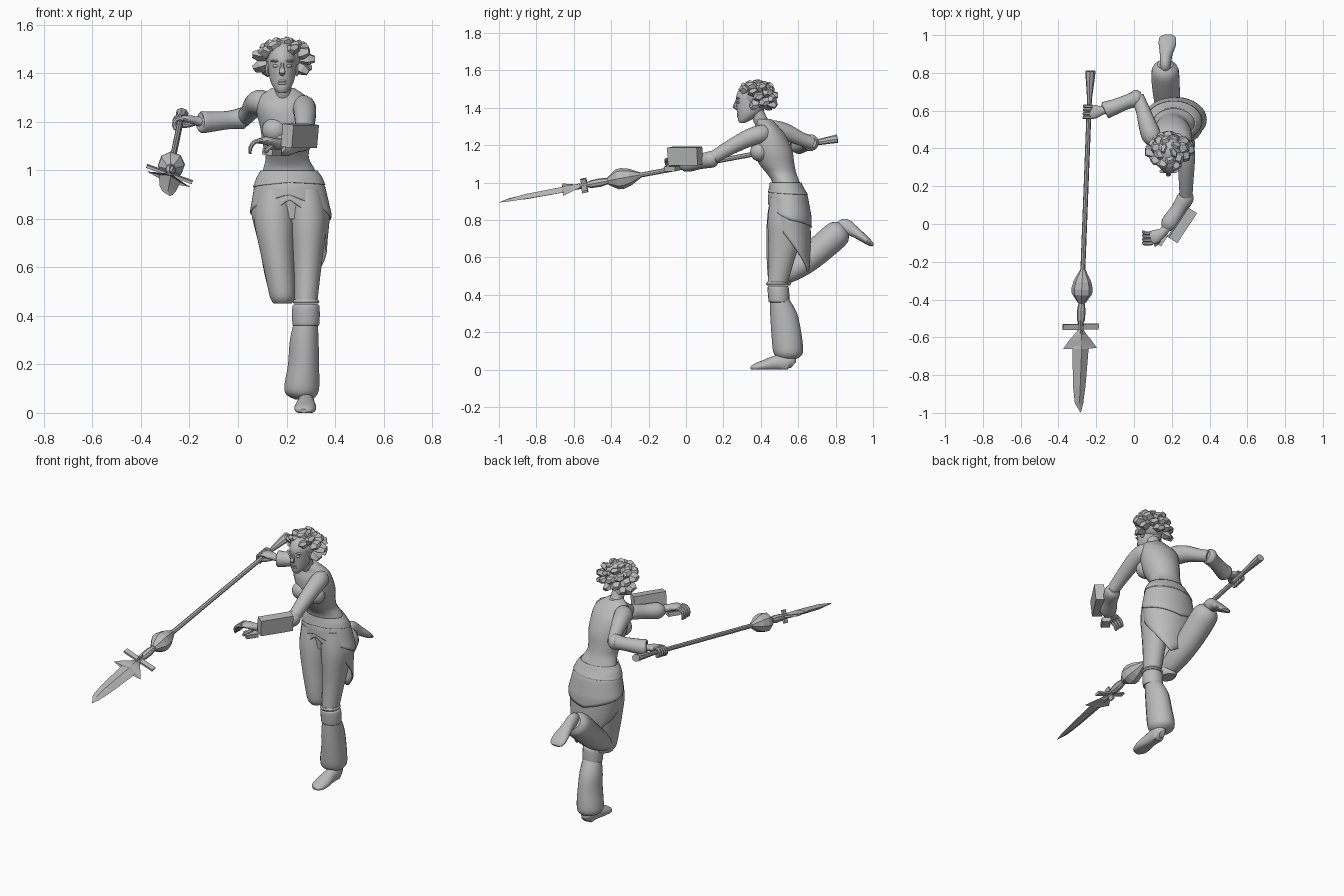
import bpy, bmesh, math, random
from mathutils import Vector, Matrix

random.seed(4)
if "Cube" in bpy.data.objects:
    bpy.data.objects.remove(bpy.data.objects["Cube"], do_unlink=True)

X, Y, Z = Vector((1, 0, 0)), Vector((0, 1, 0)), Vector((0, 0, 1))
grey = bpy.data.materials.new("plain_grey")
grey.use_nodes = True
grey.diffuse_color = (0.5, 0.5, 0.5, 1)
grey.node_tree.nodes["Principled BSDF"].inputs["Base Color"].default_value = grey.diffuse_color
smooth_parts = []


def finish(name, bm, smooth=True):
    bmesh.ops.recalc_face_normals(bm, faces=bm.faces)
    mesh = bpy.data.meshes.new(name)
    bm.to_mesh(mesh)
    bm.free()
    mesh.materials.append(grey)
    obj = bpy.data.objects.new(name, mesh)
    bpy.context.scene.collection.objects.link(obj)
    if smooth:
        smooth_parts.append(obj)
    return obj


def refine(rows, steps):
    """Catmull-Rom interpolation of all row values."""
    out = []
    for i in range(len(rows) - 1):
        p, q, r, s = (rows[max(0, min(len(rows) - 1, i + k))] for k in (-1, 0, 1, 2))
        for j in range(steps):
            t = j / steps
            out.append([b + t / 2 * (c - a + t * (2*a - 5*b + 4*c - d + t * (3*(b - c) + d - a)))
                        for a, b, c, d in zip(p, q, r, s)])
    return out + [list(rows[-1])]


def loft(name, rows, ref=X, sides=18, steps=4, level=False, smooth=True):
    """Elliptical rings along a path; rows hold x, y, z, radius, other radius."""
    rows = refine([tuple(r) if len(r) == 5 else (*r, r[3]) for r in rows], steps)
    centres = [Vector(r[:3]) for r in rows]
    bm, rings = bmesh.new(), []
    for i, row in enumerate(rows):
        t = Z if level else (centres[min(i + 1, len(rows) - 1)] - centres[max(i - 1, 0)]).normalized()
        u = (ref - t * ref.dot(t)).normalized()
        v = t.cross(u)
        ring = []
        for k in range(sides):
            a = math.tau * (k + 0.5) / sides
            p = centres[i] + u * math.cos(a) * row[3] + v * math.sin(a) * row[4]
            p.z = max(p.z, 0)
            ring.append(bm.verts.new(p))
        rings.append(ring)
    for a, b in zip(rings, rings[1:]):
        for k in range(sides):
            m = (k + 1) % sides
            bm.faces.new((a[k], a[m], b[m], b[k]))
    bm.faces.new(rings[0])
    bm.faces.new(rings[-1])
    return finish(name, bm, smooth)


def ball(name, centre, radii):
    bm = bmesh.new()
    bmesh.ops.create_uvsphere(bm, u_segments=16, v_segments=10, radius=1,
                              matrix=Matrix.LocRotScale(Vector(centre), None, Vector(radii)))
    return finish(name, bm)


def box(name, centre, axes, size):
    bm = bmesh.new()
    turn = Matrix(axes).transposed().to_4x4()
    bmesh.ops.create_cube(bm, size=1, matrix=Matrix.Translation(centre) @ turn @ Matrix.Diagonal((*size, 1)))
    return finish(name, bm, False)


def blend(keys, t):
    """Linear look-up in sorted (position, values...) keys."""
    for a, b in zip(keys, keys[1:]):
        if t <= b[0]:
            f = max(0, (t - a[0]) / (b[0] - a[0]))
            return [p + (q - p) * f for p, q in zip(a[1:], b[1:])]
    return keys[-1][1:]


# Torso, bust and neck
loft("torso", [(.215, .555, .8, .13, .09), (.215, .55, .92, .13, .095), (.21, .535, 1, .108, .075),
               (.203, .51, 1.05, .09, .08), (.2, .485, 1.1, .097, .095), (.2, .465, 1.17, .108, .104),
               (.19, .447, 1.25, .115, .088), (.187, .435, 1.3, .1, .06), (.185, .415, 1.34, .045, .04)],
     sides=28, level=True)
for side in (-1, 1):
    ball("bust", (.2 + side * .048, .393, 1.165), (.054, .05, .052))
loft("neck", [(.185, .43, 1.28, .045), (.185, .4, 1.33, .037), (.183, .375, 1.39, .037)])

# Head and facial features
loft("head", [(.182, .3, 1.318, .016, .012), (.182, .313, 1.335, .032, .035), (.182, .337, 1.37, .05, .063),
              (.182, .352, 1.42, .058, .083), (.182, .358, 1.47, .06, .088), (.182, .365, 1.515, .045, .065),
              (.182, .37, 1.535, .015, .02)], sides=24, level=True)
loft("nose", [(.182, .275, 1.45, .006), (.182, .266, 1.42, .01), (.182, .262, 1.405, .014, .012),
              (.182, .275, 1.395, .009)], sides=8, steps=2)
for z in (1.368, 1.358):
    ball("lip", (.182, .281, z), (.019, .009, .006))
for side in (-1, 1):
    ball("eye", (.182 + side * .026, .279, 1.43), (.014, .008, .007))
    ball("brow", (.182 + side * .028, .278, 1.45), (.02, .009, .005))
    ball("ear", (.182 + side * .06, .36, 1.415), (.009, .02, .028))

# Chunky hair locks spread over the skull
skull = Vector((.187, .378, 1.458))
ball("hair_cap", skull + Vector((0, .008, .008)), (.075, .086, .078))
count = 46
for i in range(count):
    z = 1 - 2 * (i + .5) / count
    a = i * math.pi * (3 - math.sqrt(5))
    w = math.sqrt(1 - z * z)
    d = Vector((math.cos(a) * w, math.sin(a) * w, z))
    if z < -.6 or (d.y < -.25 and z < .36):
        continue
    reach = random.uniform(.94, 1.06)
    rows = []
    for r, wide, thick in ((.05, .024, .02), (.095, .037, .026), (.126, .024, .013)):
        p = skull + Vector((d.x, d.y * .88, d.z * .8)) * r * reach - Z * r * r * .4
        rows.append((*p, wide, thick))
    loft("hair_lock", rows, ref=Vector((-d.y, d.x, .4)), sides=5, steps=1, smooth=False)

# Arms: upper arms, flared sleeves
loft("right_upper_arm", [(.13, .44, 1.27, .035), (.095, .465, 1.28, .052), (.07, .53, 1.27, .047),
                         (.048, .6, 1.24, .038), (.02, .672, 1.21, .034)], ref=Z)
loft("right_sleeve", [(.04, .67, 1.214, .028), (.02, .667, 1.214, .044), (.005, .66, 1.212, .043),
                      (-.04, .645, 1.207, .038), (-.11, .617, 1.2, .042), (-.15, .603, 1.198, .045),
                      (-.157, .6, 1.198, .028)], ref=Z)
loft("left_upper_arm", [(.235, .43, 1.26, .035), (.268, .41, 1.262, .048), (.276, .34, 1.24, .047),
                        (.276, .24, 1.19, .04), (.275, .14, 1.13, .034)], ref=X)
loft("left_sleeve", [(.285, .165, 1.13, .028), (.274, .14, 1.125, .044), (.235, .075, 1.113, .041),
                     (.19, .005, 1.103, .046), (.172, -.025, 1.102, .03)], ref=Z)

# Bracer block strapped on the left forearm, and palm grip
along = Vector((.55, .835, 0)).normalized()
out = Vector((.8, -.53, -.1)).normalized()
out = (out - along * out.dot(along)).normalized()
box("bracer_block", Vector((.255, -.005, 1.142)), (out, along, out.cross(along)), (.054, .19, .095))
box("palm_grip", Vector((.14, -.075, 1.075)), (out, along, out.cross(along)), (.05, .07, .025))

# Open left hand
loft("left_palm", [(.185, -.01, 1.105, .022), (.15, -.045, 1.112, .02, .024), (.115, -.065, 1.122, .017, .036),
                   (.09, -.075, 1.12, .012, .034)], ref=Z)
for k in range(4):
    y = -.045 - k * .019
    loft("left_finger", [(.1, y, 1.122, .01), (.07, y - .004, 1.118, .01), (.052, y, 1.095, .009),
                         (.05, y + .006, 1.068, .006)], ref=Y, sides=8, steps=2)
loft("left_thumb", [(.14, -.05, 1.1, .012), (.13, -.09, 1.09, .011), (.11, -.115, 1.075, .007)], ref=Z, sides=8)

# Spear frame: distance along the shaft, then across the blade
tail, tip = Vector((-.23, .81, 1.235)), Vector((-.3, -1, .9))
axis = (tip - tail).normalized()
across = Vector((math.cos(.35), 0, -math.sin(.35)))
across = (across - axis * across.dot(axis)).normalized()
normal = axis.cross(across)


def spear_part(name, profile):
    rows = [(*(tail + axis * p[0]), p[1], p[-1]) for p in profile]
    return loft(name, rows, ref=across, sides=8, steps=1, smooth=False)


spear_part("spear_shaft", [(.1, .013), (1.1, .013)])
spear_part("spear_butt", [(0, .027, .022), (.03, .026, .02), (.15, .013)])
spear_part("spear_bulb", [(1.07, .014), (1.13, .046), (1.17, .056), (1.2, .054), (1.25, .02)])
spear_part("spear_collar", [(1.25, .016), (1.29, .023), (1.34, .021), (1.36, .014), (1.43, .014)])
frame = (across, axis, normal)
box("spear_crosspiece", tail + axis * 1.378, frame, (.2, .03, .012))
box("spear_spike", tail + axis * 1.378, frame, (.012, .03, .075))

# Barbed single-edged blade with a raised central ridge
outline = [(1.39, -.012, .012), (1.42, -.035, .035), (1.45, -.062, .062), (1.495, -.094, .096),
           (1.475, -.042, .05), (1.56, -.038, .047), (1.7, -.03, .04), (1.79, -.016, .031), (1.84, .017, .02)]
bm = bmesh.new()
for side in (1, 2):
    for face in (-1, 1):
        edge = [bm.verts.new(tail + axis * o[0] + across * o[side]) for o in outline]
        ridge = [bm.verts.new(tail + axis * o[0] + across * (o[1] + o[2]) / 2
                              + normal * face * min(.016, (1.845 - o[0]) * .1)) for o in outline]
        for i in range(len(outline) - 1):
            bm.faces.new((edge[i], edge[i + 1], ridge[i + 1], ridge[i]))
bmesh.ops.remove_doubles(bm, verts=bm.verts, dist=.0005)
finish("spear_blade", bm, False)

# Right hand gripping the shaft
loft("right_palm", [(-.14, .607, 1.198, .021), (-.17, .6, 1.203, .019, .023), (-.205, .595, 1.21, .017, .036),
                    (-.235, .592, 1.215, .012, .036)], ref=Z)
for k in range(4):
    hub = tail + axis * (.19 + k * .02)
    curl = []
    for j in range(6):
        a = .9 + j * .75
        curl.append((*(hub + (X * math.cos(a) + Z * math.sin(a)) * .024), .01))
    loft("right_finger", curl, ref=Y, sides=8, steps=2)
loft("right_thumb", [(-.18, .6, 1.195, .012), (-.215, .57, 1.185, .011), (-.25, .56, 1.182, .008)], ref=Z, sides=8)

# Standing left leg: thigh, cuff, baggy calf, foot
loft("left_thigh", [(.28, .54, .92, .07, .09), (.288, .535, .8, .08, .098), (.288, .525, .68, .067, .085),
                    (.285, .51, .58, .057, .068), (.28, .488, .45, .047, .052)], level=True)
loft("left_knee_tie", [(.28, .488, .45, .05, .055), (.28, .488, .458, .056, .06), (.28, .488, .468, .05, .055)],
     level=True, steps=2)
loft("left_knee_cuff", [(.28, .497, .36, .051, .05), (.28, .497, .37, .057, .056), (.28, .493, .435, .057, .057),
                        (.28, .492, .448, .048, .05)], level=True)
loft("left_calf", [(.28, .5, .38, .049, .05), (.273, .522, .3, .06, .072), (.27, .536, .2, .065, .08),
                   (.263, .545, .11, .073, .081), (.263, .547, .075, .064, .07), (.27, .545, .055, .035, .04)],
     level=True)
loft("left_foot", [(.28, .575, .025, .018, .02), (.28, .55, .04, .034, .05), (.28, .49, .036, .036, .042),
                   (.278, .42, .022, .045, .03), (.274, .37, .012, .038, .02), (.27, .348, .008, .014, .008)])

# Raised right leg: thigh, baggy calf, foot
loft("right_thigh", [(.15, .54, .92, .075, .09), (.15, .53, .8, .085, .097), (.16, .515, .67, .071, .085),
                     (.174, .505, .56, .061, .072), (.183, .503, .48, .053, .062), (.184, .51, .45, .038, .048)],
     level=True)
loft("right_calf", [(.184, .48, .5, .04), (.182, .54, .517, .056), (.177, .64, .58, .068), (.168, .74, .665, .074),
                    (.165, .815, .73, .071), (.165, .845, .755, .042)])
loft("right_foot", [(.165, .82, .755, .027, .03), (.166, .85, .765, .03, .042), (.17, .9, .738, .034, .03),
                    (.176, .95, .702, .046, .022), (.178, .985, .675, .044, .015), (.178, 1, .664, .025, .006)])

# Wrapped skirt layers with slanted hems
girth = [(.5, .25, .56, .112, .098), (.7, .226, .56, .142, .108), (.82, .217, .553, .163, .112),
         (.93, .213, .545, .141, .1), (.97, .212, .537, .126, .084), (1, .21, .532, .106, .074)]


def drape(name, top, hem, grow):
    bm = bmesh.new()
    sides, levels, columns = 48, 12, []
    for k in range(sides):
        a = math.tau * k / sides
        low = blend(hem, math.degrees(a))[0]
        column = []
        for j in range(levels + 1):
            z = top + (low - top) * j / levels
            cx, cy, rx, ry = blend(girth, z)
            column.append(bm.verts.new((cx + (rx + grow) * math.cos(a), cy + (ry + grow) * math.sin(a), z)))
        columns.append(column)
    for k in range(sides):
        p, q = columns[k], columns[(k + 1) % sides]
        for j in range(levels):
            bm.faces.new((p[j], q[j], q[j + 1], p[j + 1]))
    thick = finish(name, bm).modifiers.new("thickness", "SOLIDIFY")
    thick.thickness = .008


drape("skirt", .985, [(0, .68), (30, .61), (72, .52), (110, .57), (150, .66), (180, .71), (225, .79), (268, .88),
                      (310, .8), (360, .68)], 0)
drape("hip_wrap", .97, [(0, .8), (90, .76), (180, .83), (268, .9), (360, .8)], .006)
drape("waistband", 1, [(0, .94), (180, .93), (270, .95), (360, .94)], .01)

# Smooth the rounded parts, keeping creases sharp
bpy.ops.object.select_all(action="DESELECT")
for obj in smooth_parts:
    obj.select_set(True)
bpy.context.view_layer.objects.active = smooth_parts[0]
bpy.ops.object.shade_smooth_by_angle(angle=math.radians(40))
